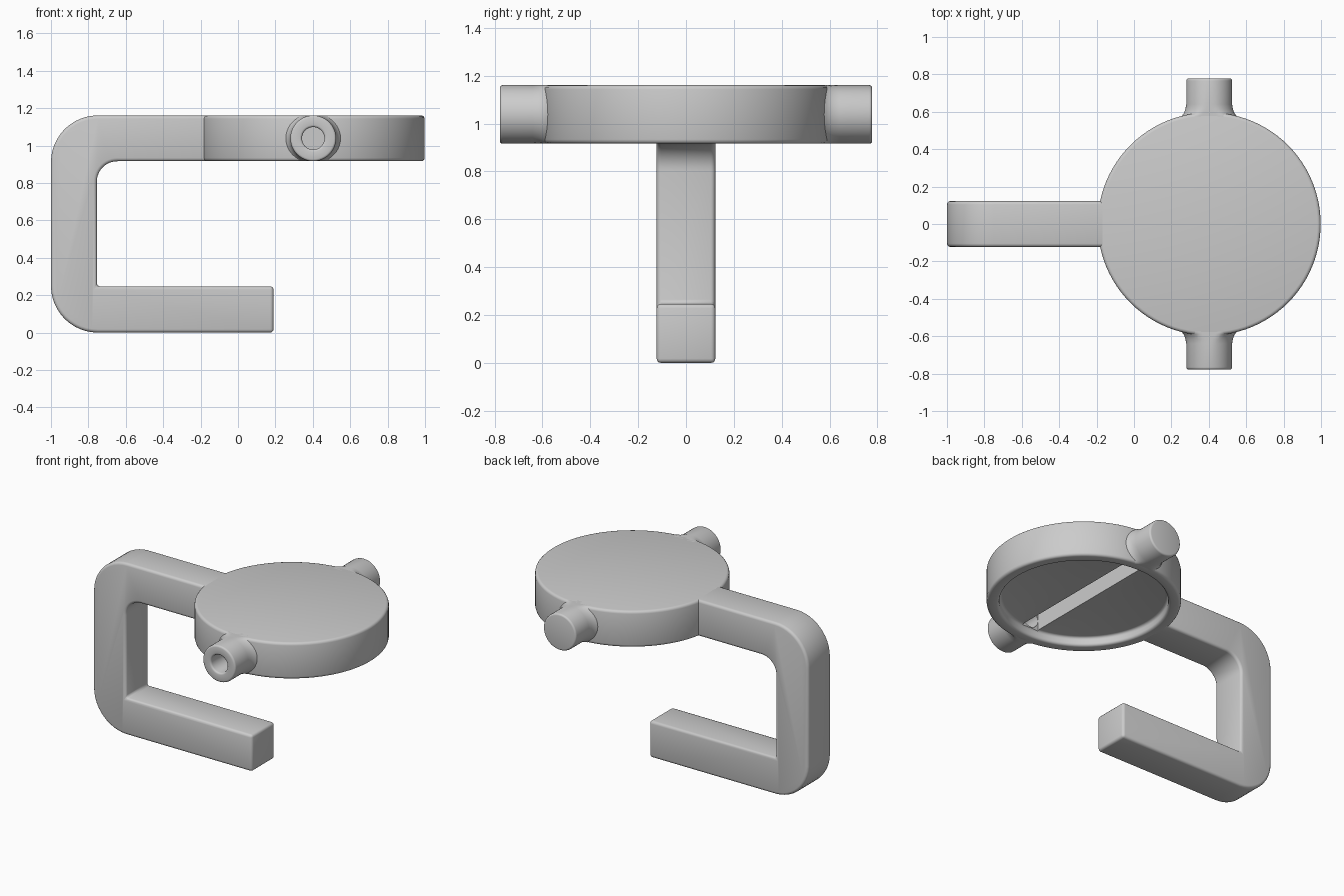
import bpy, bmesh, math
from mathutils import Matrix, Vector

if "Cube" in bpy.data.objects:
    bpy.data.objects.remove(bpy.data.objects["Cube"], do_unlink=True)

grey = bpy.data.materials.new("plain grey")
grey.use_nodes = True
grey.diffuse_color = (0.6, 0.6, 0.6, 1)
grey.node_tree.nodes["Principled BSDF"].inputs["Base Color"].default_value = (0.6, 0.6, 0.6, 1)

TOP, UNDER = 1.161, 0.916
MID = (TOP + UNDER) / 2
HALF = (TOP - UNDER) / 2
HUB_X = 0.402
BORE = 0.06


def finish(name, bm, bevel=0.0, cutters=()):
    """Make the object, round its edges, cut holes and shade it."""
    bmesh.ops.recalc_face_normals(bm, faces=bm.faces)
    mesh = bpy.data.meshes.new(name)
    bm.to_mesh(mesh)
    bm.free()
    obj = bpy.data.objects.new(name, mesh)
    bpy.context.collection.objects.link(obj)
    mesh.materials.append(grey)
    bpy.ops.object.select_all(action='DESELECT')
    obj.select_set(True)
    bpy.context.view_layer.objects.active = obj
    if bevel:
        mod = obj.modifiers.new("rounded edges", 'BEVEL')
        mod.width, mod.segments = bevel, 3
        mod.limit_method, mod.angle_limit = 'ANGLE', math.radians(40)
        bpy.ops.object.modifier_apply(modifier=mod.name)
    for cutter in cutters:
        mod = obj.modifiers.new("cut", 'BOOLEAN')
        mod.operation, mod.solver, mod.object = 'DIFFERENCE', 'EXACT', cutter
        bpy.ops.object.modifier_apply(modifier=mod.name)
        bpy.data.objects.remove(cutter, do_unlink=True)
    bpy.ops.object.shade_smooth_by_angle(angle=math.radians(35))
    return obj


def lathe(name, profile, matrix, bevel, steps, cutters=()):
    """Spin (radius, height) points around the local z axis."""
    bm = bmesh.new()
    verts = [bm.verts.new((r, 0, h)) for r, h in profile]
    edges = [bm.edges.new(pair) for pair in zip(verts, verts[1:])]
    bmesh.ops.spin(bm, geom=verts + edges, cent=(0, 0, 0), axis=(0, 0, 1),
                   angle=math.tau, steps=steps)
    bmesh.ops.remove_doubles(bm, verts=bm.verts, dist=0.0001)
    bm.transform(matrix)
    return finish(name, bm, bevel, cutters)


def arc(cx, cz, radius, start, end, steps=12):
    angles = [math.radians(start + (end - start) * i / steps) for i in range(steps + 1)]
    return [(cx + radius * math.cos(a), cz + radius * math.sin(a)) for a in angles]


def sideways(sign):
    """Turn the lathe axis towards the front (-1) or the back (1)."""
    turn = Vector((0, 0, 1)).rotation_difference(Vector((0, sign, 0)))
    return Matrix.Translation((HUB_X, 0, MID)) @ turn.to_matrix().to_4x4()


# C-shaped arm: side outline extruded across its width
outline = [(-0.15, TOP)]
outline += arc(-0.75, TOP - 0.25, 0.25, 90, 180)
outline += arc(-0.75, 0.25, 0.25, 180, 270)
outline += [(0.19, 0), (0.19, 0.247), (-0.755, 0.247)]
outline += arc(-0.645, UNDER - 0.11, 0.11, 180, 90)
outline += [(-0.15, UNDER)]
bm = bmesh.new()
side = bm.faces.new([bm.verts.new((x, -HALF, z)) for x, z in outline])
result = bmesh.ops.extrude_face_region(bm, geom=[side])
bmesh.ops.translate(bm, vec=(0, 2 * HALF, 0),
                    verts=[v for v in result["geom"] if isinstance(v, bmesh.types.BMVert)])
finish("hook_arm", bm, 0.018)

# Cutters: a slot along the cap's underside and the bore that reaches it
bm = bmesh.new()
bmesh.ops.create_cube(bm, size=1, matrix=Matrix.Translation((HUB_X, 0, MID - 0.07))
                      @ Matrix.Diagonal((2 * BORE, 1.02, 0.27, 1)))
slot = finish("slot_cutter", bm)
bore = lathe("bore_cutter", [(0, 0.4), (BORE, 0.4), (BORE, 0.7), (0, 0.7)], sideways(-1), 0, 48)

# Round cap with a shallow recess underneath
ceiling = 0.975
lathe("round_cap",
      [(0, TOP), (0.596, TOP), (0.596, UNDER), (0.518, UNDER), (0.518, ceiling), (0, ceiling)],
      Matrix.Translation((HUB_X, 0, 0)), 0.018, 96, [slot, bore])


# Side bosses with flared roots, kept level with the cap's faces
def boss(name, sign, end):
    root = [(0.15, 0.55), (0.15, 0.575), (0.135, 0.592), (0.127, 0.615), (HALF, 0.64)]
    obj = lathe(name, root + [(HALF, 0.778)] + end, sideways(sign), 0.012, 48)
    for v in obj.data.vertices:
        v.co.z = min(max(v.co.z, UNDER), TOP)


boss("front_boss", -1, [(BORE, 0.778), (BORE, 0.55)])
boss("back_boss", 1, [(0, 0.778)])
